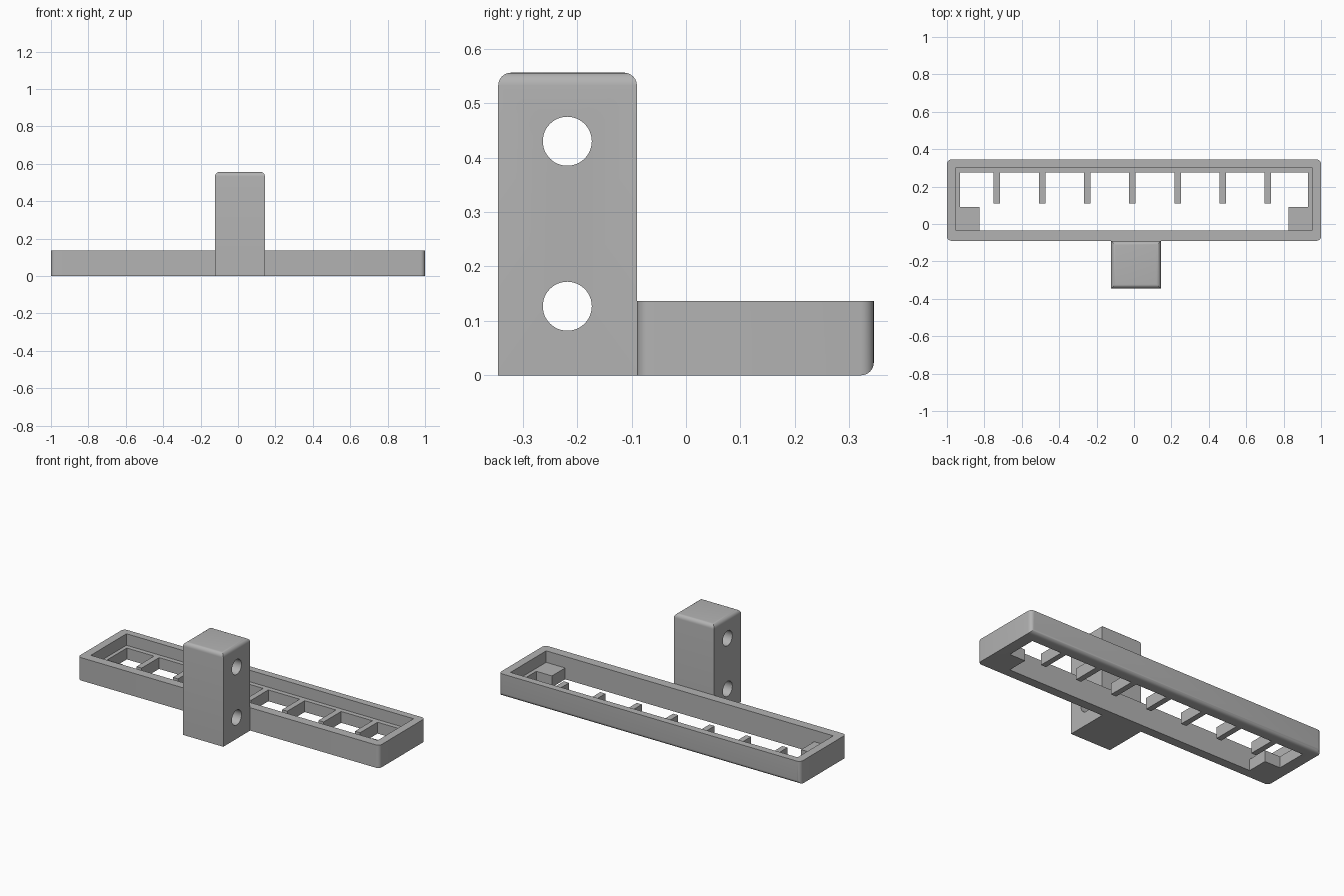
import bpy, bmesh, math
from mathutils import Matrix, Vector

cube = bpy.data.objects.get("Cube")
if cube:
    bpy.data.objects.remove(cube, do_unlink=True)

grey = bpy.data.materials.new("plain grey")
grey.use_nodes = True
colour = (0.45, 0.45, 0.45, 1)
grey.diffuse_color = colour
grey.node_tree.nodes["Principled BSDF"].inputs["Base Color"].default_value = colour


def finish(name, bm):
    mesh = bpy.data.meshes.new(name)
    bm.to_mesh(mesh)
    bm.free()
    mesh.materials.append(grey)
    obj = bpy.data.objects.new(name, mesh)
    bpy.context.collection.objects.link(obj)
    return obj


def box(name, low, high, radius=0, rounded=None):
    """Box between two corners; edges chosen by the rule are rounded."""
    low, high = Vector(low), Vector(high)
    bm = bmesh.new()
    bmesh.ops.create_cube(bm, size=1, matrix=Matrix.Translation((low + high) / 2)
                          @ Matrix.Diagonal((*(high - low), 1)))
    if rounded:
        edges = [e for e in bm.edges if rounded(e.verts[0].co, e.verts[1].co)]
        bmesh.ops.bevel(bm, geom=edges, offset=radius, segments=6,
                        profile=0.5, affect='EDGES', clamp_overlap=True)
    return finish(name, bm)


def activate(obj):
    bpy.ops.object.select_all(action='DESELECT')
    obj.select_set(True)
    bpy.context.view_layer.objects.active = obj


def cut(obj, cutter):
    cutter.hide_render = True
    mod = obj.modifiers.new("cut", 'BOOLEAN')
    mod.operation = 'DIFFERENCE'
    mod.solver = 'EXACT'
    mod.object = cutter
    activate(obj)
    bpy.ops.object.modifier_apply(modifier=mod.name)
    bpy.data.objects.remove(cutter, do_unlink=True)


def smooth(obj):
    activate(obj)
    bpy.ops.object.shade_smooth_by_angle(angle=math.radians(30))


FRONT, BACK, RIM, LEDGE = -0.09, 0.345, 0.137, 0.068
INNER = -0.035


# Tray frame: rounded upright corners and a rounded lower back edge
def frame_edges(a, b):
    upright = abs(a.z - b.z) > 0.01
    low_back = max(a.z, b.z) < 0.01 and min(a.y, b.y) > 0.3
    return upright or low_back


frame = box("tray_frame", (-1, FRONT, 0), (1, BACK, RIM), 0.024, frame_edges)
cut(frame, box("pocket_cutter", (-0.952, INNER, LEDGE), (0.952, 0.303, 0.3)))
cut(frame, box("opening_cutter", (-0.93, INNER, -0.1), (0.93, 0.275, 0.2)))
smooth(frame)

# Corner pads in the front corners of the opening
for name, side in (("left", 1), ("right", -1)):
    xs = sorted((side * 0.93, side * 0.826))
    box(name + "_corner_pad", (xs[0], INNER, 0), (xs[1], 0.09, LEDGE))

# Short ribs reaching forward from the back ledge
for i in range(7):
    x = -0.733 + i * 0.2415
    box(f"rib_{i + 1}", (x - 0.017, 0.11, 0), (x + 0.017, 0.277, LEDGE))

# Mounting post with rounded top edges
post = box("mounting_post", (-0.123, -0.345, 0), (0.144, FRONT, 0.556), 0.024,
           lambda a, b: min(a.z, b.z) > 0.5)

# Two screw holes running sideways through the post
for z in (0.127, 0.43):
    bm = bmesh.new()
    bmesh.ops.create_cone(bm, cap_ends=True, segments=48, radius1=0.045,
                          radius2=0.045, depth=1,
                          matrix=Matrix.Translation((0, -0.218, z))
                          @ Matrix.Rotation(math.pi / 2, 4, 'Y'))
    cut(post, finish("hole_cutter", bm))
smooth(post)
